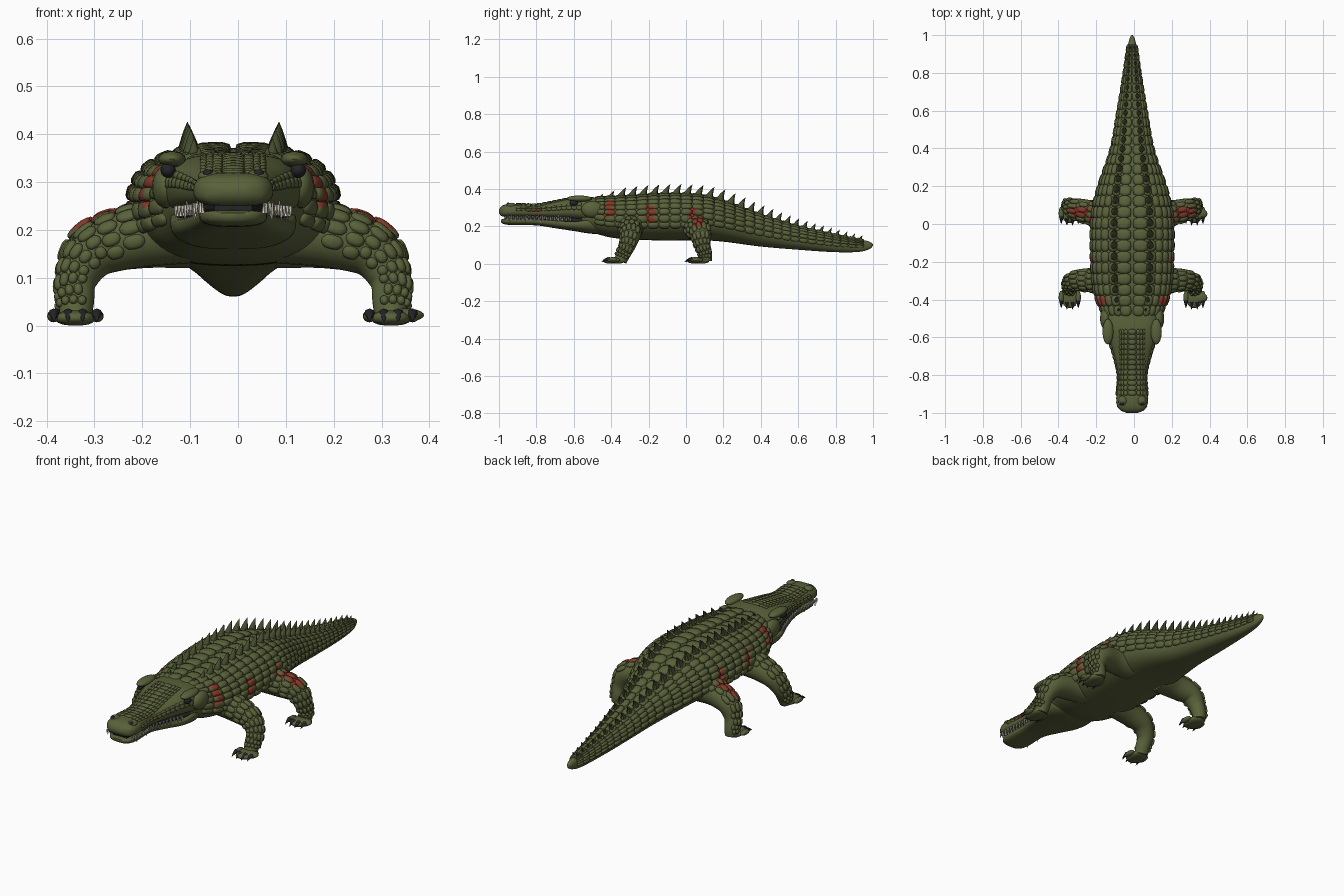
import bpy, bmesh
from math import sin, cos, acos, pi, radians
from mathutils import Vector, Matrix

if "Cube" in bpy.data.objects:
    bpy.data.objects.remove(bpy.data.objects["Cube"])

CX = -0.01  # spine line


def material(name, r, g, b):
    m = bpy.data.materials.new(name)
    m.use_nodes = True
    m.diffuse_color = (r, g, b, 1)
    m.node_tree.nodes["Principled BSDF"].inputs["Base Color"].default_value = (r, g, b, 1)
    return m


GREEN = material("olive hide", .1, .12, .042)
DARK_GREEN = material("dark ridge", .06, .072, .027)
BLACK = material("claw black", .018, .018, .022)
IVORY = material("tooth ivory", .7, .66, .55)
RED = material("wound red", .23, .04, .022)


def wound(p):
    """Irregular red patches on the flanks, snout and thighs."""
    x, y, z = abs(p.x - CX), p.y, p.z
    wob = .012 * sin(z * 130)
    return ((abs(y + .41 + wob) < .02 and .25 < z < .34)
            or (abs(y + .19 + wob) < .02 and .215 < z < .31 and x > .12)
            or (abs(y - .03 + wob) < .016 and .24 < z < .3 and x > .12)
            or (abs(y - .065) < .025 and .2 < z < .25 and x > .19)
            or (abs(y + .8) < .03 and .268 < z + wob < .288 and x > .06))


def finish(bm, name, mat, angle=50, wounds=False):
    bmesh.ops.recalc_face_normals(bm, faces=bm.faces)
    mesh = bpy.data.meshes.new(name)
    mesh.materials.append(mat)
    if wounds:
        mesh.materials.append(RED)
        for f in bm.faces:
            f.material_index = int(wound(f.calc_center_median()))
    bm.to_mesh(mesh)
    bm.free()
    ob = bpy.data.objects.new(name, mesh)
    bpy.context.collection.objects.link(ob)
    bpy.context.view_layer.objects.active = ob
    for o in bpy.context.selected_objects:
        o.select_set(False)
    ob.select_set(True)
    bpy.ops.object.shade_smooth_by_angle(angle=radians(angle))
    return ob


def interp(st, u):
    """Smooth curve through stations keyed by their first value."""
    u = min(max(u, st[0][0]), st[-1][0])
    i = 0
    while i < len(st) - 2 and u > st[i + 1][0]:
        i += 1
    a, b = st[i], st[i + 1]
    p, q = st[max(i - 1, 0)], st[min(i + 2, len(st) - 1)]
    h = b[0] - a[0]
    t = (u - a[0]) / h
    out = []
    for k in range(1, len(a)):
        m0 = (b[k] - p[k]) / (b[0] - p[0]) * h
        m1 = (q[k] - a[k]) / (q[0] - a[0]) * h
        d = b[k] - a[k]
        out.append(a[k] + t * m0 + t * t * (3 * d - 2 * m0 - m1) + t ** 3 * (m0 + m1 - 2 * d))
    return out


def power(v, e):
    return (1 if v >= 0 else -1) * abs(v) ** e


def hull(st, ex=.75, ez=.9, mid=.52):
    """Surface function from stations (y, half width, bottom, top)."""
    def surf(y, a):
        w, b, t = interp(st, y)
        zc = b + (t - b) * mid
        r = t - zc if sin(a) > 0 else zc - b
        return Vector((CX + w * power(cos(a), ex), y, zc + r * power(sin(a), ez)))
    return surf


def limb(st, side):
    """Surface function from stations (t, x, y, z, radius)."""
    def surf(t, a):
        x, y, z, r = interp(st, t)
        T = Vector(interp(st, t + .05)[:3]) - Vector(interp(st, t - .05)[:3])
        T.normalize()
        u = T.cross(Vector((0, 1, 0))).normalized()
        v = u.cross(T)
        p = Vector((x, y, z)) + r * (cos(a) * u - sin(a) * v)
        return Vector((CX + side * p.x, p.y, p.z))
    return surf


def loft(bm, surf, u0, u1, nu, n=32):
    rings = [[bm.verts.new(surf(u0 + (u1 - u0) * i / nu, 2 * pi * j / n)) for j in range(n)]
             for i in range(nu + 1)]
    for r, s in zip(rings, rings[1:]):
        for j in range(n):
            bm.faces.new((r[j], r[(j + 1) % n], s[(j + 1) % n], s[j]))
    bm.faces.new(rings[0])
    bm.faces.new(rings[-1])


def blob(bm, matrix, boxy=0, seg=10, rows=6):
    """Ellipsoid, blended toward a rounded box."""
    new = bmesh.ops.create_uvsphere(bm, u_segments=seg, v_segments=rows, radius=1)["verts"]
    for v in new:
        c = v.co
        k = (c.x ** 4 + c.y ** 4 + c.z ** 4) ** -.25
        v.co = matrix @ (c * (1 + boxy * (k - 1)))


def ball(bm, loc, size, boxy=0):
    blob(bm, Matrix.Translation(loc) @ Matrix.Diagonal((*size, 1)), boxy, 16, 10)


def scale(bm, surf, u, a, du, da, thick, boxy=.8):
    """Scale plate that fits its patch of a surface."""
    tu = surf(u + du / 2, a) - surf(u - du / 2, a)
    ta = surf(u, a + da / 2) - surf(u, a - da / 2)
    n = tu.cross(ta).normalized()
    x = tu.normalized()
    y = n.cross(x)
    m = Matrix((x * tu.length * .53, y * ta.length * .53, n * thick)).transposed().to_4x4()
    blob(bm, Matrix.Translation(surf(u, a)) @ m, boxy)


def horn(bm, base, axis, bend, across, along, n=8):
    """Curved tapering spike with an oval foot."""
    rings = []
    for i in range(4):
        k = i / 4
        c = base + axis * k + bend * k * k
        s = (1 - k) ** .8
        rings.append([bm.verts.new(c + s * (across * cos(2 * pi * j / n) + along * sin(2 * pi * j / n)))
                      for j in range(n)])
    tip = bm.verts.new(base + axis + bend)
    for r, q in zip(rings, rings[1:]):
        for j in range(n):
            bm.faces.new((r[j], r[(j + 1) % n], q[(j + 1) % n], q[j]))
    for j in range(n):
        bm.faces.new((rings[-1][j], rings[-1][(j + 1) % n], tip))
    bm.faces.new(rings[0])


# Body and tail
BODY = [(-.56, .12, .18, .335), (-.48, .15, .16, .35), (-.4, .185, .14, .355), (-.3, .205, .13, .36),
        (-.15, .212, .125, .37), (0, .212, .125, .37), (.1, .2, .125, .36), (.2, .175, .118, .335),
        (.4, .11, .092, .262), (.6, .075, .075, .2), (.8, .043, .062, .155),
        (.93, .025, .064, .13), (.985, .013, .08, .117), (1, .003, .097, .103)]
body = hull(BODY)
bm = bmesh.new()
loft(bm, body, -.56, 1, 156, 48)
finish(bm, "body", GREEN, 60, True)

# Armour plates in rings, with two rows of ridge spikes
plates, spikes = bmesh.new(), bmesh.new()
y, row = -.46, 0
while y < .95:
    w, b, t = interp(BODY, y)
    dy = .038 + .1 * w
    n = 16 if y < .3 else 12
    low = -.45 if y < .1 else -.3
    da = (pi - 2 * low) / n
    for j in range(n):
        scale(plates, body, y, low + (j + .5) * da, dy, da, .007 + .03 * w)
    size = min(1, .5 + (y + .46) * 4) * (1 if y < .2 else max(.4, 1.15 - y * .75))
    for a in (1.22, pi - 1.22):
        base = body(y, a) - Vector((0, 0, .006))
        horn(spikes, base, Vector((0, .004, .064)) * size, Vector((0, .028, .004)) * size,
             Vector((.023, 0, 0)) * size, Vector((0, .027, 0)) * size)
    y += dy
    row += 1
finish(plates, "armour_plates", GREEN, 60, True)
finish(spikes, "ridge_spikes", DARK_GREEN, 40)

# Head: upper snout, lower jaw, dark mouth lining
UPPER = [(-1, .03, .272, .29), (-.99, .058, .256, .306), (-.96, .08, .25, .318), (-.9, .083, .249, .32),
         (-.8, .078, .248, .318), (-.7, .1, .242, .335), (-.62, .125, .236, .35),
         (-.54, .142, .225, .358), (-.44, .14, .2, .35)]
LOWER = [(-.99, .03, .222, .236), (-.975, .055, .212, .241), (-.93, .07, .207, .242), (-.8, .07, .205, .24),
         (-.7, .093, .19, .235), (-.6, .125, .175, .23), (-.5, .13, .16, .25), (-.42, .1, .16, .25)]
MOUTH = [(-.97, .04, .23, .26), (-.8, .062, .23, .26), (-.6, .115, .215, .25), (-.5, .12, .2, .25)]
head = hull(UPPER, .6, .8, .45)
jaw = hull(LOWER, .7, .7, .7)
for name, surf, st, mat in (("upper_head", head, UPPER, GREEN), ("lower_jaw", jaw, LOWER, GREEN),
                            ("mouth_lining", hull(MOUTH), MOUTH, BLACK)):
    bm = bmesh.new()
    loft(bm, surf, st[0][0], st[-1][0], 50)
    finish(bm, name, mat, 60, name == "upper_head")

# Small head tiles: crown strip and lip rows
bm = bmesh.new()
for i in range(13):
    y = -.895 + i * .027
    w = interp(UPPER, y)[0]
    edge = acos((.068 / w) ** (1 / .6))
    da = (pi - 2 * edge) / 7
    for j in range(7):
        scale(bm, head, y, edge + (j + .5) * da, .027, da, .006, .5)
    for a in (.12, .38):
        for s in (a, pi - a):
            scale(bm, head, y, s, .027, .25, .005, .5)
finish(bm, "head_tiles", GREEN, 60, True)

# Teeth along both jaws
bm = bmesh.new()
for i in range(17):
    y = -.965 + i * .021
    big = 1.4 if i % 4 == 1 else 1
    for side in (1, -1):
        for st, z, up in ((UPPER, .256, -1), (LOWER, .234, 1)):
            yy = y + (.01 if up > 0 else 0)
            w = interp(st, yy)[0] * .97
            horn(bm, Vector((CX + side * w, yy, z - .035 * max(0, yy + .8))),
                 Vector((side * .004, 0, up * .027 * big)), Vector((-side * .003, 0, 0)),
                 Vector((.005, 0, 0)), Vector((0, .006, 0)), 6)
finish(bm, "teeth", IVORY)

# Brows, nostrils, cheeks and eyes
brow, eyes = bmesh.new(), bmesh.new()
for s in (1, -1):
    ball(brow, (CX + s * .128, -.57, .348), (.029, .068, .017))
    ball(brow, (CX + s * .05, -.935, .312), (.024, .026, .014))
    ball(brow, (CX + s * .14, -.5, .29), (.03, .06, .045))
    ball(eyes, (CX + s * .136, -.6, .325), (.016, .022, .016))
    ball(eyes, (CX + s * .053, -.95, .318), (.011, .01, .009))
finish(brow, "brows_and_nostril_mounds", GREEN)
finish(eyes, "eyes_and_nostrils", BLACK)

# Legs with bumpy scales, feet, toes and claws
FRONT = [(0, .1, -.29, .2, .07), (1, .2, -.295, .185, .064), (2, .285, -.295, .155, .054),
         (3, .325, -.31, .1, .042), (4, .328, -.335, .05, .037), (5, .33, -.35, .015, .034)]
HIND = [(0, .1, .06, .2, .08), (1, .2, .06, .185, .066), (2, .29, .08, .16, .056),
        (3, .325, .09, .1, .042), (4, .33, .105, .05, .035), (5, .33, .105, .015, .033)]
for label, st, toe_y in (("front", FRONT, -.42), ("hind", HIND, .025)):
    for side, hand in ((1, "left"), (-1, "right")):
        surf = limb(st, side)
        leg, bumps, claws = bmesh.new(), bmesh.new(), bmesh.new()
        loft(leg, surf, 0, 5, 30, 24)
        for i in range(8):
            for j in range(6):
                scale(bumps, surf, 1.1 + i * .45, -.8 + j * .5 + .2 * (i % 2), .42, .46, .009, .5)
        ankle = st[-1]
        ball(leg, (CX + side * .33, (ankle[2] + toe_y) / 2, .016), (.042, .06, .016), .4)
        if side > 0:
            ball(leg, (.35, toe_y + .03, .022), (.039, .028, .014))
        for k in range(4):
            x = CX + side * (.285 + .03 * k)
            y = toe_y + .008 * abs(k - 1.5)
            ball(leg, (x, y + .02, .02), (.014, .035, .013))
            horn(claws, Vector((x, y + .002, .024)), Vector((0, -.04, .004)), Vector((0, 0, -.02)),
                 Vector((.012, 0, 0)), Vector((0, 0, .012)))
        finish(leg, f"{label}_{hand}_leg", GREEN, 60, True)
        finish(bumps, f"{label}_{hand}_leg_scales", GREEN, 60, True)
        finish(claws, f"{label}_{hand}_claws", BLACK)
